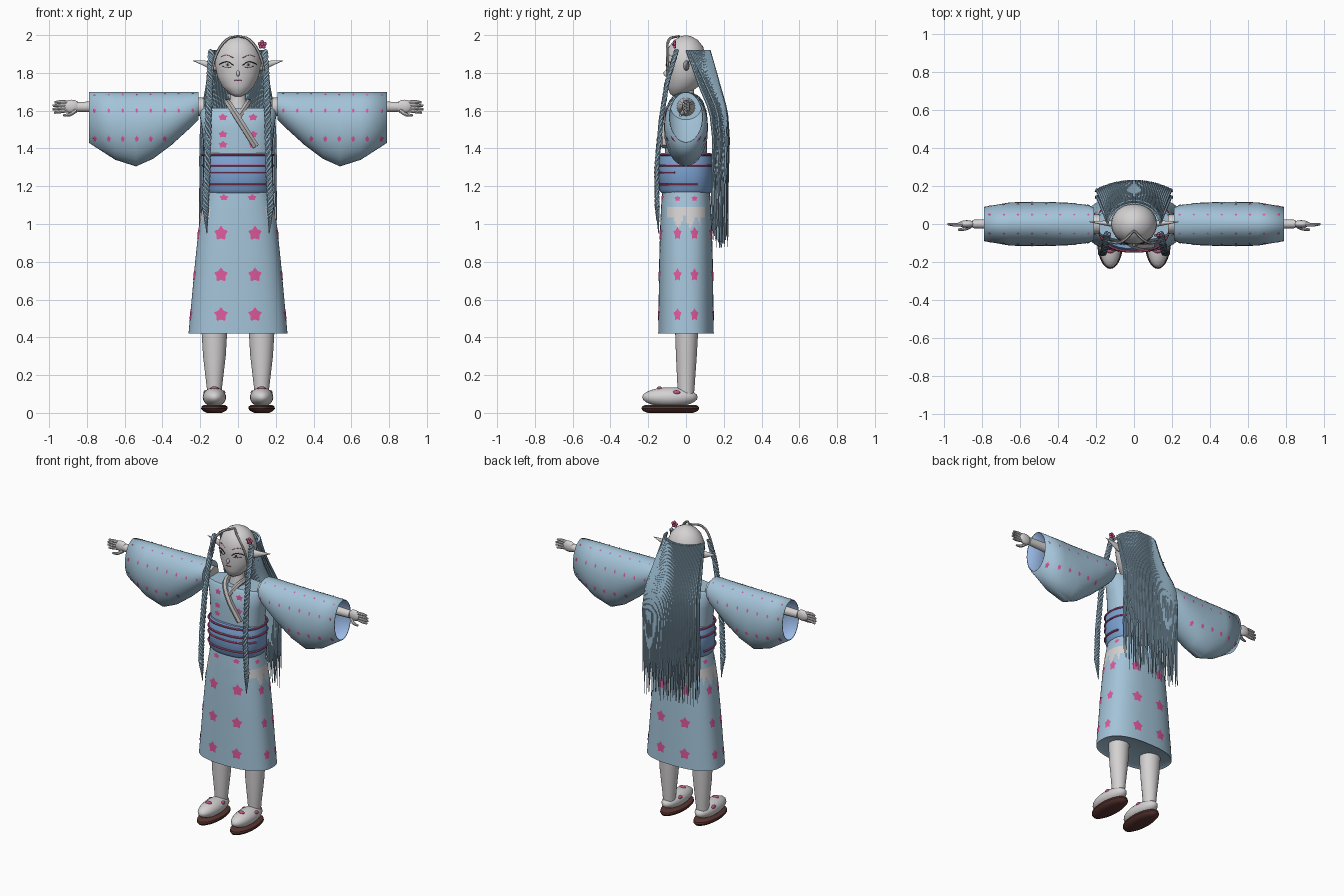
import bpy, bmesh, math, random
from mathutils import Vector
from mathutils.bvhtree import BVHTree

random.seed(4)
if "Cube" in bpy.data.objects:
    bpy.data.objects.remove(bpy.data.objects["Cube"])


def material(name, *rgb):
    mat = bpy.data.materials.new(name)
    mat.use_nodes = True
    mat.diffuse_color = (*rgb, 1)
    mat.node_tree.nodes["Principled BSDF"].inputs["Base Color"].default_value = (*rgb, 1)
    return mat


skin = material("pale skin", .66, .64, .64)
cloth = material("robe blue", .37, .55, .69)
lining = material("lining blue", .36, .54, .88)
sash_blue = material("sash blue", .2, .36, .64)
pink = material("flower pink", .72, .1, .33)
crimson = material("dark crimson", .52, .09, .22)
hair_blue = material("hair blue", .33, .5, .63)
grey = material("trim grey", .48, .46, .46)
brown = material("sole brown", .1, .035, .03)
black = material("lash black", .03, .025, .03)


def finish(name, mesh, *mats):
    obj = bpy.data.objects.new(name, mesh)
    bpy.context.collection.objects.link(obj)
    mesh.materials.clear()
    for mat in mats:
        mesh.materials.append(mat)
    bpy.ops.object.select_all(action="DESELECT")
    obj.select_set(True)
    bpy.context.view_layer.objects.active = obj
    bpy.ops.object.shade_smooth_by_angle(angle=math.radians(40))
    return obj


def from_bmesh(name, bm, *mats):
    mesh = bpy.data.meshes.new(name)
    bm.to_mesh(mesh)
    bm.free()
    return finish(name, mesh, *mats)


def loft(name, rings, *mats, axis="z", side=1, power=2, open_end=False, count=32):
    """Skin rings of (station, centre a, centre b, radius a, radius b)."""
    bm = bmesh.new()
    loops = []
    for t, ca, cb, ra, rb in rings:
        loop = []
        for i in range(count):
            c, s = math.cos(math.tau * i / count), math.sin(math.tau * i / count)
            a = ca + ra * math.copysign(abs(c) ** (2 / power), c)
            b = cb + rb * math.copysign(abs(s) ** (2 / power), s)
            loop.append(bm.verts.new((a * side, b, t) if axis == "z" else (t * side, a, b)))
        loops.append(loop)
    for low, high in zip(loops, loops[1:]):
        for i in range(count):
            j = (i + 1) % count
            bm.faces.new((low[i], low[j], high[j], high[i]))
    bm.faces.new(loops[0])
    if not open_end:
        bm.faces.new(loops[-1])
    bmesh.ops.recalc_face_normals(bm, faces=bm.faces)
    return from_bmesh(name, bm, *mats)


def tubes(name, paths, mat, smooth=4, sides=1):
    """Tubes through paths of (point, radius) pairs, joined in one mesh."""
    curve = bpy.data.curves.new(name, "CURVE")
    curve.dimensions = "3D"
    curve.bevel_depth, curve.bevel_resolution = 1, sides
    curve.resolution_u, curve.use_fill_caps = smooth, True
    for path in paths:
        spline = curve.splines.new("BEZIER")
        spline.bezier_points.add(len(path) - 1)
        for bp, (co, radius) in zip(spline.bezier_points, path):
            bp.co, bp.radius = co, radius
            bp.handle_left_type = bp.handle_right_type = "AUTO"
    temp = bpy.data.objects.new(name + " path", curve)
    bpy.context.collection.objects.link(temp)
    bpy.context.view_layer.update()
    mesh = bpy.data.meshes.new_from_object(temp.evaluated_get(bpy.context.evaluated_depsgraph_get()))
    bpy.data.objects.remove(temp)
    return finish(name, mesh, mat)


def ball(name, centre, radii, mat):
    bm = bmesh.new()
    bmesh.ops.create_uvsphere(bm, u_segments=20, v_segments=12, radius=1)
    bmesh.ops.scale(bm, vec=radii, verts=bm.verts)
    bmesh.ops.translate(bm, vec=centre, verts=bm.verts)
    return from_bmesh(name, bm, mat)


VIEWS = {"front": Vector((0, 1, 0)), "back": Vector((0, -1, 0)), "top": Vector((0, 0, -1)),
         "left": Vector((-1, 0, 0)), "right": Vector((1, 0, 0))}
STAR = [((1, .64)[i % 2] * math.sin(math.pi * i / 5), (1, .64)[i % 2] * math.cos(math.pi * i / 5))
        for i in range(10)]
DISC = [(math.sin(math.tau * i / 16), math.cos(math.tau * i / 16)) for i in range(16)]


def tree_of(obj):
    mesh = obj.data
    return BVHTree.FromPolygons([v.co for v in mesh.vertices], [p.vertices[:] for p in mesh.polygons])


def cast(tree, view, a, b, lift):
    d = VIEWS[view]
    u, v = (Vector((1, 0, 0)), Vector((0, 1, 0))) if view == "top" else (d.cross((0, 0, 1)), Vector((0, 0, 1)))
    hit, normal, *_ = tree.ray_cast(u * a + v * b - d * 3, d)
    return hit - d * lift if hit else None


def decals(name, obj, spots, mat, outline=STAR, lift=.004):
    """Thin patches laid on a surface; spots are (view, a, b, radius a, radius b)."""
    tree, bm = tree_of(obj), bmesh.new()
    for view, a, b, ra, rb in spots:
        rows = [[cast(tree, view, a + x * ra * k, b + y * rb * k, lift) for x, y in outline]
                for k in (.5, 1)]
        middle = cast(tree, view, a, b, lift)
        if middle is None or None in rows[0] + rows[1]:
            continue
        inner, outer = [[bm.verts.new(p) for p in row] for row in rows]
        hub = bm.verts.new(middle)
        for i in range(len(outline)):
            j = (i + 1) % len(outline)
            for ring in ((hub, inner[j], inner[i]), (inner[i], inner[j], outer[j], outer[i])):
                bm.faces.new(ring)
    return from_bmesh(name, bm, mat)


# Robe: bodice, skirt and sash
bodice = loft("bodice", [(1.17, 0, 0, .165, .11), (1.37, 0, 0, .18, .112), (1.5, 0, 0, .19, .108),
                         (1.6, 0, 0, .208, .098), (1.615, 0, 0, .2, .085)], cloth, power=2.5)
hip_rings = [(.98 + i * .011, 0, 0, .208 - i * .0018, .137 - i * .0005) for i in range(11)]
skirt = loft("skirt", [(.43, 0, 0, .24, .13), (.42, 0, 0, .262, .147), (.8, 0, 0, .227, .142), *hip_rings,
                       (1.18, 0, 0, .17, .125)], cloth, skin, power=2.5, count=96)
# Bare hips at the side slits, with a ragged lower edge
for face in skirt.data.polygons:
    x, y, z = face.center
    edge = 1.045 - .06 * abs(math.sin(y * 50 + .4)) if abs(y) < .075 else 1.03
    if edge < z < 1.09 and abs(y) < .1 and abs(x) > .1:
        face.material_index = 1
loft("sash", [(1.165, 0, 0, .17, .13), (1.18, 0, 0, .182, .142), (1.27, 0, 0, .185, .145),
              (1.36, 0, 0, .186, .14), (1.375, 0, 0, .175, .13)], sash_blue, power=2.4)


def sash_cord(z, start, stop):
    points = []
    for i in range(33):
        angle = math.radians(start + (stop - start) * i / 32)
        c, s = math.sin(angle), -math.cos(angle)
        points.append(((.187 * math.copysign(abs(c) ** .83, c), .145 * math.copysign(abs(s) ** .83, s), z), .006))
    return points


tubes("sash_cords", [sash_cord(1.365, 0, 360), sash_cord(1.31, 0, 360), sash_cord(1.272, -70, 70),
                     sash_cord(1.21, -110, 110)], crimson, smooth=1)

# Flower pattern on the robe
rows = (.52, .73, .95)
spots = [(v, s * .09, z, .038, .041) for v in ("front", "back") for s in (-1, 1) for z in rows]
spots += [(v, s * .045, z, .023, .036) for v in ("left", "right") for s in (-1, 1) for z in rows]
spots += [(v, s * .075, 1.14, .026, .018) for v in ("front", "back") for s in (-1, 1)]
spots += [(v, s * .045, 1.135, .018, .016) for v in ("left", "right") for s in (-1, 1)]
decals("skirt_flowers", skirt, spots, pink)
decals("bodice_flowers", bodice, [(v, s * .08, z, .026, .02) for v in ("front", "back")
                                  for s in (-1, 1) for z in (1.42, 1.475, 1.565)], pink)

# Neck, neckline and crossed collar
loft("neck", [(1.56, 0, 0, .06, .05), (1.62, 0, 0, .055, .05), (1.66, 0, 0, .042, .042),
              (1.75, 0, 0, .042, .042)], skin)
decals("neckline", bodice, [("front", 0, 1.58, .05, .02)], skin, [(-1, 1), (1, 1), (0, -1)])
tubes("collar", [[((-.06, .03, 1.65), .014), ((-.045, -.07, 1.63), .018), ((0, -.112, 1.56), .019),
                  ((.095, -.116, 1.41), .019)],
                 [((.06, .03, 1.65), .014), ((.045, -.07, 1.63), .016), ((.005, -.105, 1.57), .015)]], grey)

# Head and face
head = loft("head", [(1.675, 0, -.045, .015, .02), (1.69, 0, -.035, .045, .05), (1.73, 0, -.015, .085, .083),
                     (1.78, 0, -.003, .11, .1), (1.84, 0, 0, .121, .107), (1.89, 0, 0, .118, .106),
                     (1.94, 0, 0, .098, .09), (1.975, 0, 0, .066, .062), (1.992, 0, 0, .032, .03),
                     (1.998, 0, 0, .008, .008)], skin)
head_tree = tree_of(head)


def face_line(name, points, mat, radius):
    both = [[(cast(head_tree, "front", s * x, z, .001), radius) for x, z in points] for s in (-1, 1)]
    tubes(name, both, mat)


decals("irises", head, [("front", s * .055, 1.843, .013, .013) for s in (-1, 1)], grey, DISC, .003)
decals("pupils", head, [("front", s * .055, 1.843, .006, .008) for s in (-1, 1)], black, DISC, .005)
face_line("upper_lashes", [(.025, 1.84), (.05, 1.858), (.08, 1.855), (.098, 1.845)], black, .0032)
face_line("lower_lashes", [(.035, 1.832), (.055, 1.828), (.085, 1.836)], black, .0015)
face_line("eyebrows", [(.025, 1.88), (.06, 1.895), (.09, 1.886)], crimson, .0015)
face_line("mouth", [(0, 1.759), (.01, 1.761), (.018, 1.76)], crimson, .002)
ball("nose", (0, -.107, 1.797), (.009, .012, .016), skin)

# Back hair in two layers of tapering strands
strands = []
count = 42
for layer in (0, 1):
    for i in range(count):
        u = 2 * i / (count - 1) - 1
        angle, inset = u * 1.4, layer * .035
        tip = random.uniform(.87, 1.02)
        back = .218 - .05 * u * u - inset
        strands.append([((.14 * math.sin(angle), .125 * math.cos(angle) - inset / 2, 1.92), .006),
                        ((.165 * u, .178 - .07 * u * u - inset, 1.73), .007),
                        ((.19 * u, back, 1.57), .0075), ((.2 * u, back + .004, 1.22), .005),
                        ((.2 * u + random.uniform(-.008, .008), back + .004, tip), .0018)])
tubes("back_hair", strands, hair_blue, smooth=3)

# Front braids: three wound strands that follow a hanging path
hang = [(.14, -.05, 1.92), (.15, -.1, 1.75), (.157, -.132, 1.55), (.163, -.155, 1.3),
        (.172, -.153, 1.1), (.165, -.145, .95)]
for side, word in ((1, "left"), (-1, "right")):
    braid = []
    for k in range(3):
        path = []
        for i in range(101):
            t = i / 100 * (len(hang) - 1)
            j = min(int(t), len(hang) - 2)
            p = Vector(hang[j]).lerp(Vector(hang[j + 1]), t - j)
            phase = i * .85 + k * math.tau / 3
            size = min(1, (102 - i) / 20)
            p += Vector((.012 * math.sin(phase), .006 * math.cos(phase), 0)) * size
            path.append(((p.x * side, p.y, p.z), .0085 * size))
        braid.append(path)
    tubes(word + "_braid", braid, hair_blue, smooth=1)
    tubes(word + "_fringe", [[((0, -.035, 1.995), .006), ((side * .06, -.09, 1.975), .008),
                              ((side * .118, -.098, 1.89), .008), ((side * .14, -.09, 1.78), .006)]], grey)

    # Pointed ear
    loft(word + "_ear", [(.1, 0, 1.838, .018, .03), (.14, .004, 1.84, .014, .024),
                         (.19, .008, 1.853, .008, .012), (.238, .012, 1.864, .001, .001)],
         skin, axis="x", side=side, count=14)

    # Wide sleeve, lined near its open end
    shape = [(.21, 1.7, 1.55, .085), (.24, 1.7, 1.52, .1), (.35, 1.7, 1.42, .112), (.45, 1.7, 1.345, .116),
             (.54, 1.7, 1.305, .116), (.65, 1.7, 1.34, .114), (.79, 1.7, 1.43, .09)]
    sleeve = loft(word + "_sleeve", [(x, 0, (hi + lo) / 2, r, (hi - lo) / 2) for x, hi, lo, r in shape],
                  cloth, lining, cloth, axis="x", side=side, open_end=True)
    for face in sleeve.data.polygons:
        face.material_index = 0 if abs(face.center.x) > .54 else 2
    shell = sleeve.modifiers.new("lining", "SOLIDIFY")
    shell.thickness, shell.offset, shell.material_offset = .005, -1, 1
    dots = []
    for i in range(8):
        x = .24 + i * .074
        for z, wide, tall in ((1.6, .008, .014), (1.45, .012, .018)):
            dots += [("front", side * x, z, wide, tall), ("back", -side * x, z, wide, tall)]
        dots += [("top", side * x, y, .008, .006) for y in (-.05, .05)]
    decals(word + "_sleeve_flowers", sleeve, dots, pink)

    # Arm, hand and fingers
    loft(word + "_arm", [(.18, 0, 1.62, .05, .05), (.5, 0, 1.62, .036, .036), (.85, 0, 1.62, .022, .026)],
         skin, axis="x", side=side, count=16)
    ball(word + "_palm", (side * .88, 0, 1.622), (.045, .02, .036), skin)
    fingers = [[((side * .89, 0, 1.622 + f * .018), .011), ((side * .94, -.004, 1.62 + f * .024), .01),
                ((side * (.985 - abs(f) * .012), 0, 1.615 + f * .026), .006)] for f in (-1, -.3, .4, 1.1)]
    fingers.append([((side * .86, -.01, 1.6), .012), ((side * .89, -.025, 1.58), .01),
                    ((side * .925, -.03, 1.575), .006)])
    tubes(word + "_fingers", fingers, skin, sides=2)

    # Leg, sock, sandal sole and the small knots on the sock
    x = .125
    loft(word + "_leg", [(.08, x, 0, .04, .04), (.13, x, 0, .04, .045), (.3, x, .002, .06, .055),
                         (.5, x, .004, .072, .064)], skin, side=side)
    ball(word + "_sock", (side * x, -.085, .083), (.062, .147, .052), skin)
    loft(word + "_sole", [(0, x, -.083, .04, .12), (.01, x, -.083, .06, .145), (.022, x, -.083, .07, .153),
                          (.034, x, -.083, .068, .15), (.042, x, -.083, .055, .135)], brown, side=side)
    ball(word + "_toe_knot", (side * x, -.14, .13), (.022, .014, .01), crimson)
    for e in (-1, 1):
        ball(word + "_side_knot", (side * x + e * .048, -.05, .108), (.01, .02, .012), crimson)

# Hair ornament
for i in range(5):
    angle = math.tau * i / 5
    ball("ornament_petal", (.128 + .014 * math.sin(angle), -.06, 1.95 + .014 * math.cos(angle)),
         (.01, .007, .01), crimson)
ball("ornament_centre", (.128, -.066, 1.95), (.008, .007, .008), pink)
